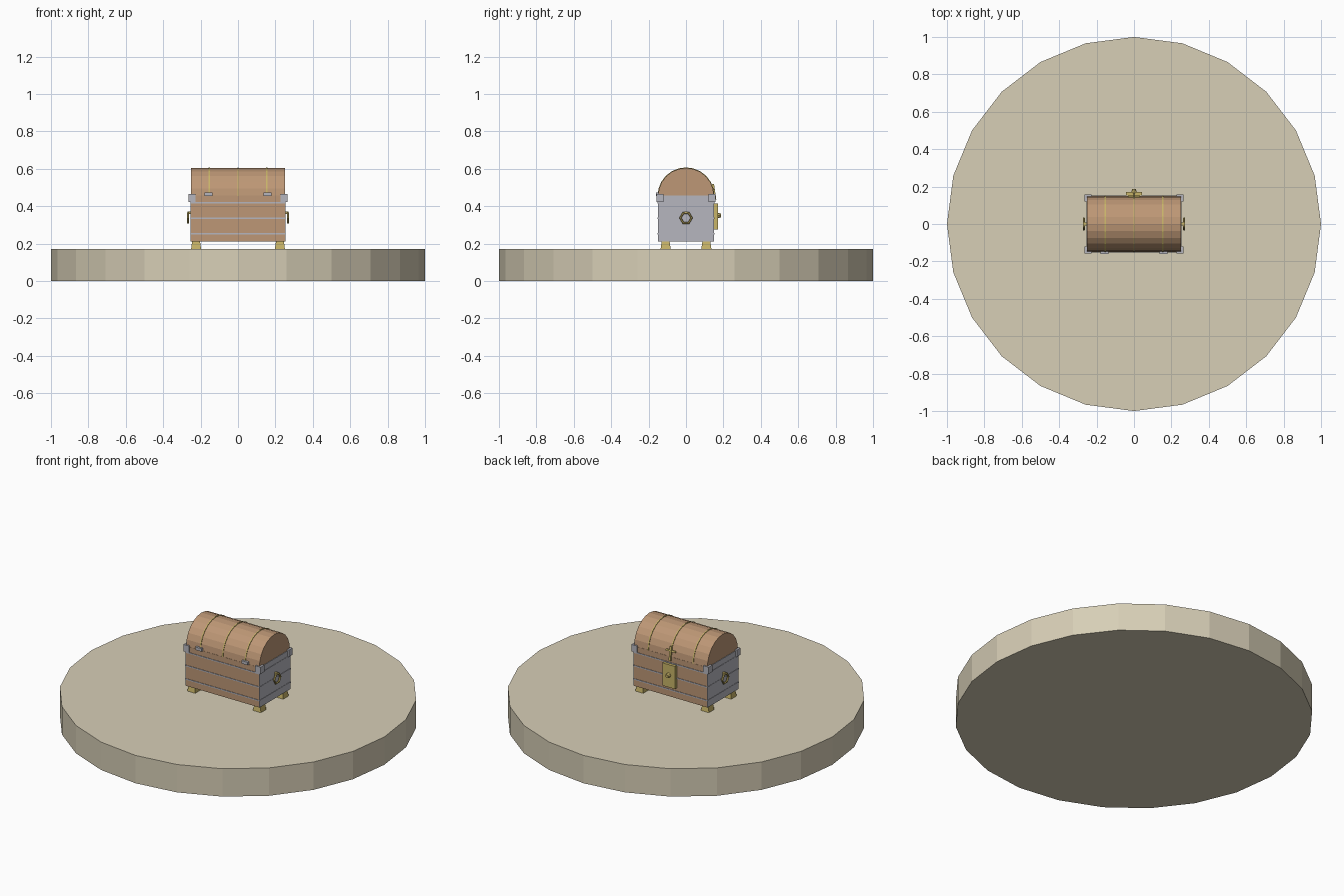
import bpy, bmesh, math
from mathutils import Matrix, Vector

cube = bpy.data.objects.get("Cube")
if cube:
    bpy.data.objects.remove(cube)


def material(name, rgb):
    m = bpy.data.materials.new(name)
    m.use_nodes = True
    m.diffuse_color = (*rgb, 1)
    m.node_tree.nodes["Principled BSDF"].inputs["Base Color"].default_value = (*rgb, 1)
    return m


STONE = material("pale_stone", (0.68, 0.62, 0.47))
WOOD = material("warm_wood", (0.51, 0.31, 0.18))
IRON = material("grey_iron", (0.47, 0.47, 0.52))
GOLD = material("old_gold", (0.58, 0.46, 0.14))


def finish(name, bm, mat):
    bmesh.ops.recalc_face_normals(bm, faces=bm.faces)
    mesh = bpy.data.meshes.new(name)
    bm.to_mesh(mesh)
    bm.free()
    mesh.materials.append(mat)
    obj = bpy.data.objects.new(name, mesh)
    bpy.context.collection.objects.link(obj)
    return obj


def box(name, centre, size, mat, tilt=0):
    bm = bmesh.new()
    place = Matrix.Translation(centre) @ Matrix.Rotation(tilt, 4, "X") @ Matrix.Diagonal((*size, 1))
    bmesh.ops.create_cube(bm, size=1, matrix=place)
    return finish(name, bm, mat)


def cone(name, centre, r1, r2, depth, sides, mat, turn=Matrix()):
    bm = bmesh.new()
    bmesh.ops.create_cone(bm, cap_ends=True, segments=sides, radius1=r1, radius2=r2,
                          depth=depth, matrix=Matrix.Translation(centre) @ turn)
    return finish(name, bm, mat)


def arch(name, x, width, radius, mat, base=0.455, sides=12):
    """Half barrel lying along x."""
    bm = bmesh.new()
    ring = [bm.verts.new((x - width / 2, radius * math.cos(math.pi * i / sides),
                          base + radius * math.sin(math.pi * i / sides)))
            for i in range(sides + 1)]
    face = bm.faces.new(ring)
    out = bmesh.ops.extrude_face_region(bm, geom=[face])
    bmesh.ops.translate(bm, vec=(width, 0, 0),
                        verts=[v for v in out["geom"] if isinstance(v, bmesh.types.BMVert)])
    return finish(name, bm, mat)


def ring(name, centre, major, minor, sides, mat):
    """Faceted ring facing along x."""
    bm = bmesh.new()
    loops = []
    for i in range(sides):
        a = math.tau * i / sides
        out = Vector((0, math.cos(a), math.sin(a)))
        loops.append([bm.verts.new(Vector(centre) + out * (major + minor * math.cos(t))
                                   + Vector((minor * math.sin(t), 0, 0)))
                      for t in (math.tau * k / 6 for k in range(6))])
    for i in range(sides):
        p, q = loops[i], loops[(i + 1) % sides]
        for k in range(6):
            bm.faces.new((p[k], q[k], q[(k + 1) % 6], p[(k + 1) % 6]))
    return finish(name, bm, mat)


# Round plinth
cone("plinth", (0, 0, 0.086), 1, 1, 0.172, 24, STONE)

# Chest body and barrel lid
box("chest_body", (0, 0, 0.333), (0.5, 0.3, 0.246), WOOD)
arch("lid", 0, 0.5, 0.149, WOOD)

# Thin iron bands round the body
for z in (0.252, 0.335, 0.418):
    box("body_band", (0, 0, z), (0.51, 0.306, 0.007), IRON)

# Narrow gold straps over the lid
for x in (-0.153, 0, 0.153):
    arch("lid_strap", x, 0.007, 0.152, GOLD)

for sx in (-1, 1):
    # Iron end panels with ring handles
    box("end_panel", (sx * 0.251, 0, 0.333), (0.004, 0.3, 0.246), IRON)
    ring("handle_ring", (sx * 0.268, 0, 0.337), 0.03, 0.006, 6, GOLD)
    box("handle_mount", (sx * 0.26, 0, 0.365), (0.02, 0.014, 0.014), GOLD)
    # Corner caps and splayed feet
    for sy in (-1, 1):
        box("corner_cap", (sx * 0.245, sy * 0.138, 0.443), (0.037, 0.037, 0.042), IRON)
        cone("foot", (sx * 0.224, sy * 0.109, 0.191), 0.038, 0.03, 0.04, 4, GOLD,
             Matrix.Rotation(math.pi / 4, 4, "Z"))
    # Hinges
    box("hinge", (sx * 0.157, -0.152, 0.464), (0.042, 0.018, 0.018), IRON)

# Lock plate, knob and clasp
box("lock_plate", (0, 0.159, 0.345), (0.085, 0.022, 0.14), GOLD)
cone("lock_knob", (0, 0.178, 0.35), 0.016, 0.009, 0.02, 8, GOLD,
     Matrix.Rotation(-math.pi / 2, 4, "X"))
box("clasp_bar", (0, 0.147, 0.492), (0.065, 0.01, 0.01), GOLD, 0.25)
box("clasp_strap", (0, 0.15, 0.476), (0.012, 0.012, 0.085), GOLD, 0.15)
